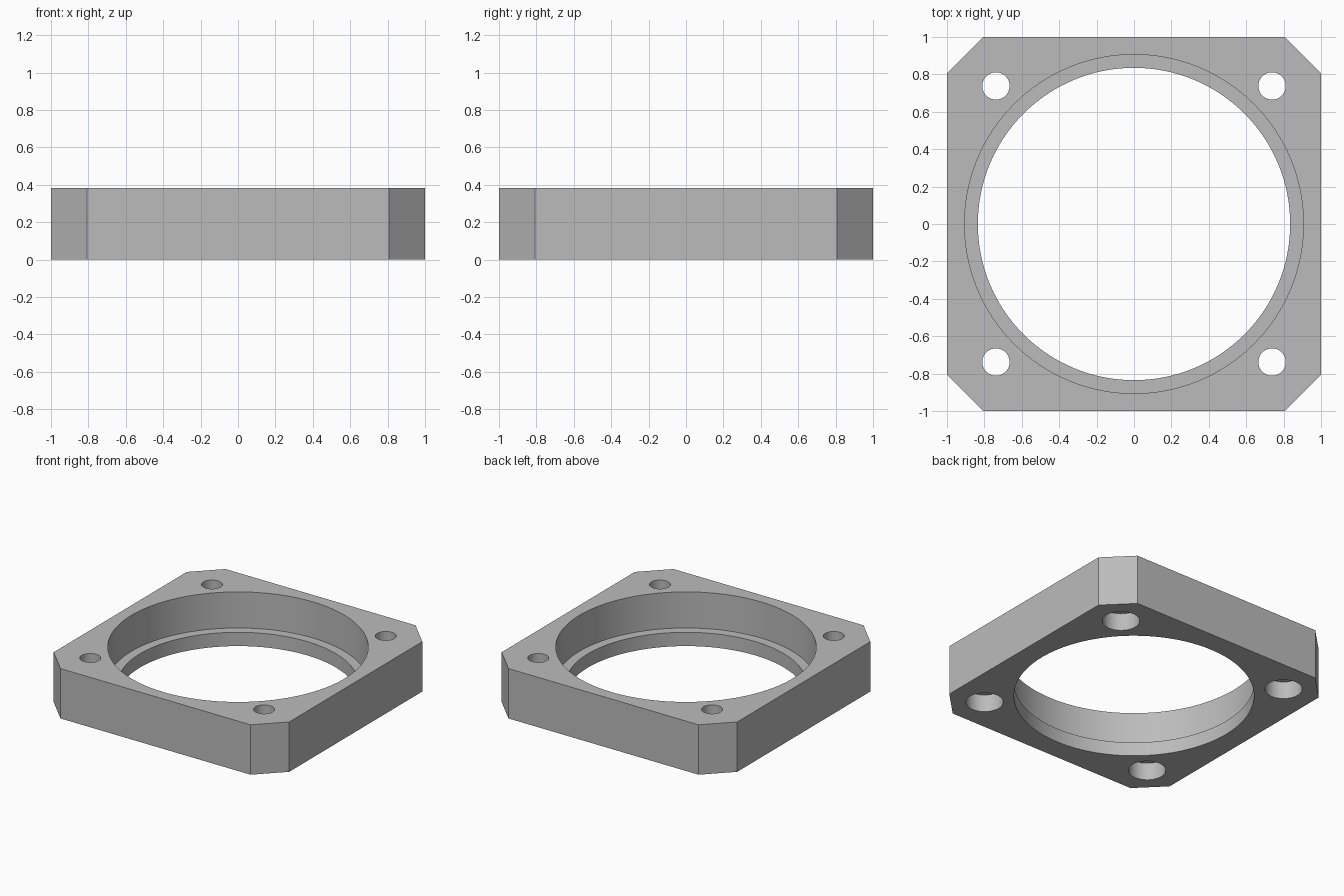
import bpy
import bmesh
import math

cube = bpy.data.objects.get("Cube")
if cube:
    bpy.data.objects.remove(cube, do_unlink=True)

HEIGHT = 0.383      # plate thickness
FLAT = 0.807        # half length of each straight side
LEDGE = 0.106       # height of the ledge inside the bore
HOLE = 0.738        # offset of the mounting holes
RECESS = 0.133      # depth of the recesses underneath

grey = bpy.data.materials.new("plain grey")
grey.use_nodes = True
colour = (0.5, 0.5, 0.5, 1)
grey.diffuse_color = colour
grey.node_tree.nodes["Principled BSDF"].inputs["Base Color"].default_value = colour


def prism(name, outline, bottom, top):
    """Extrude a flat outline between two heights."""
    bm = bmesh.new()
    face = bm.faces.new([bm.verts.new((x, y, bottom)) for x, y in outline])
    result = bmesh.ops.extrude_face_region(bm, geom=[face])
    raised = [v for v in result["geom"] if isinstance(v, bmesh.types.BMVert)]
    bmesh.ops.translate(bm, verts=raised, vec=(0, 0, top - bottom))
    bmesh.ops.recalc_face_normals(bm, faces=bm.faces)
    mesh = bpy.data.meshes.new(name)
    bm.to_mesh(mesh)
    bm.free()
    mesh.materials.append(grey)
    obj = bpy.data.objects.new(name, mesh)
    bpy.context.collection.objects.link(obj)
    return obj


def circle(radius, sides, cx=0, cy=0):
    angles = [2 * math.pi * i / sides for i in range(sides)]
    return [(cx + radius * math.cos(a), cy + radius * math.sin(a)) for a in angles]


# Square plate with chamfered corners
outline = []
for sx, sy in ((1, 1), (-1, 1), (-1, -1), (1, -1)):
    corner = [(sx, sy * FLAT), (sx * FLAT, sy)]
    outline += corner if sx * sy > 0 else corner[::-1]
plate = prism("mounting_frame", outline, 0, HEIGHT)

# Stepped central bore
cutters = [
    prism("bore_cutter", circle(0.835, 128), -0.1, HEIGHT + 0.1),
    prism("wide_bore_cutter", circle(0.906, 128), LEDGE, HEIGHT + 0.1),
]

# Corner holes, recessed from below
for x in (-HOLE, HOLE):
    for y in (-HOLE, HOLE):
        cutters.append(prism("hole_cutter", circle(0.073, 48, x, y), -0.1, HEIGHT + 0.1))
        cutters.append(prism("recess_cutter", circle(0.13, 48, x, y), -0.1, RECESS))

bpy.ops.object.select_all(action="DESELECT")
plate.select_set(True)
bpy.context.view_layer.objects.active = plate
for cutter in cutters:
    cutter.hide_render = True
    mod = plate.modifiers.new(cutter.name, "BOOLEAN")
    mod.operation = "DIFFERENCE"
    mod.solver = "EXACT"
    mod.object = cutter
    bpy.ops.object.modifier_apply(modifier=mod.name)
    bpy.data.objects.remove(cutter, do_unlink=True)

# Smooth round walls, crisp edges
bpy.ops.object.shade_smooth_by_angle(angle=math.radians(30))
